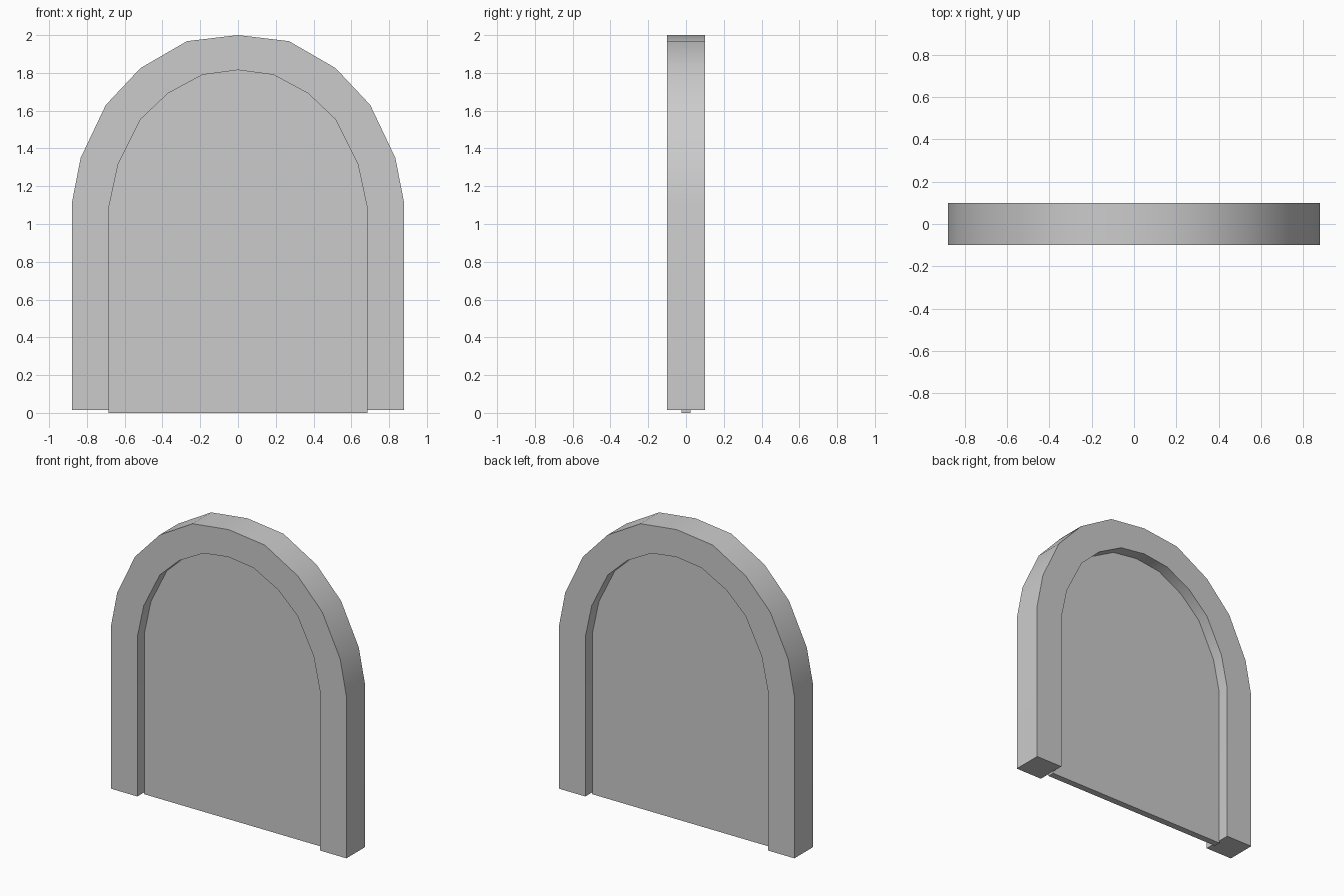
import bpy, bmesh

if "Cube" in bpy.data.objects:
    bpy.data.objects.remove(bpy.data.objects["Cube"])

# Right-hand half profiles (x, z), from foot to crown
OUTER = [(0.88, 0.015), (0.88, 1.11), (0.833, 1.35), (0.70, 1.63),
         (0.517, 1.825), (0.27, 1.968), (0, 2.0)]
INNER = [(0.682, 0.015), (0.682, 1.095), (0.635, 1.315), (0.515, 1.555),
         (0.37, 1.692), (0.188, 1.79), (0, 1.815)]


def mirrored(half):
    """Full arch, right foot to left foot."""
    return half + [(-x, z) for x, z in reversed(half[:-1])]


def extruded(name, polygons, depth):
    """Extrude joined flat polygons in XZ, centred on y = 0."""
    bm = bmesh.new()
    for poly in polygons:
        bm.faces.new([bm.verts.new((x, -depth / 2, z)) for x, z in poly])
    bmesh.ops.remove_doubles(bm, verts=bm.verts, dist=1e-5)
    ext = bmesh.ops.extrude_face_region(bm, geom=bm.faces[:], use_keep_orig=True)
    moved = [g for g in ext["geom"] if isinstance(g, bmesh.types.BMVert)]
    bmesh.ops.translate(bm, verts=moved, vec=(0, depth, 0))
    bmesh.ops.recalc_face_normals(bm, faces=bm.faces)
    mesh = bpy.data.meshes.new(name)
    bm.to_mesh(mesh)
    bm.free()
    obj = bpy.data.objects.new(name, mesh)
    bpy.context.collection.objects.link(obj)
    bpy.ops.object.select_all(action="DESELECT")
    obj.select_set(True)
    bpy.context.view_layer.objects.active = obj
    bpy.ops.object.shade_smooth_by_angle(angle=0.6)
    return obj


# Arched frame: a strip of quads between the outer and inner outlines
out, inn = mirrored(OUTER), mirrored(INNER)
quads = [(out[i], out[i + 1], inn[i + 1], inn[i]) for i in range(len(out) - 1)]
extruded("arch_frame", quads, 0.2)

# Thin panel filling the arch, reaching slightly below and into the frame
panel = [(x * 1.005, z + 0.003) for x, z in INNER]
panel[0] = (panel[0][0], 0)
extruded("arch_panel", [mirrored(panel)], 0.045)
